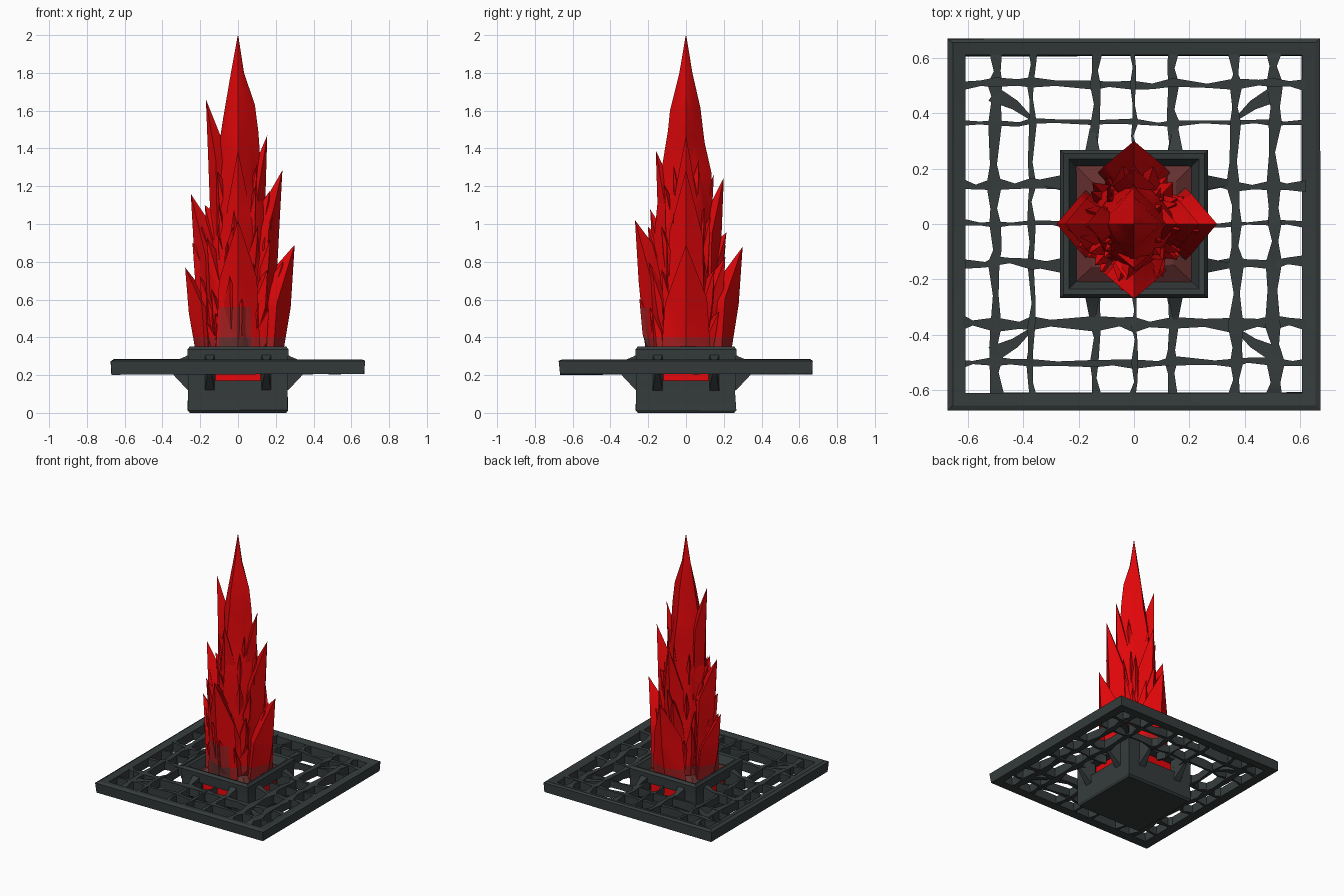
import bpy, bmesh, random
from math import sin, cos, pi, atan2, hypot
from mathutils import Vector

random.seed(7)
if "Cube" in bpy.data.objects:
    bpy.data.objects.remove(bpy.data.objects["Cube"])


def material(name, rgb):
    m = bpy.data.materials.new(name)
    m.use_nodes = True
    m.diffuse_color = (*rgb, 1)
    m.node_tree.nodes["Principled BSDF"].inputs["Base Color"].default_value = (*rgb, 1)
    return m


IRON = material("dark iron", (0.036, 0.044, 0.045))
RED = material("flame red", (0.75, 0.002, 0.003))
EMBER = material("dull ember red", (0.38, 0.014, 0.015))
ASH = material("ashen red", (0.13, 0.03, 0.029))


def jit(a):
    return random.uniform(-a, a)


def finish(name, bm, *mats):
    bmesh.ops.recalc_face_normals(bm, faces=bm.faces)
    me = bpy.data.meshes.new(name)
    bm.to_mesh(me)
    bm.free()
    ob = bpy.data.objects.new(name, me)
    bpy.context.collection.objects.link(ob)
    for m in mats:
        me.materials.append(m)
    bpy.ops.object.select_all(action="DESELECT")
    ob.select_set(True)
    bpy.context.view_layer.objects.active = ob
    bpy.ops.object.shade_smooth_by_angle(angle=0.5)


def finish_flame(name, bm):
    """Cut the flame near its root and dull the colour there, ashen at the front."""
    bmesh.ops.triangulate(bm, faces=bm.faces)
    for co, no in (((0, 0, 0.4), (0, 0, 1)), ((0, 0, 0.56), (0, 0, 1)),
                   ((-0.1, 0, 0), (1, 0, 0)), ((0.07, 0, 0), (1, 0, 0))):
        bmesh.ops.bisect_plane(bm, geom=bm.verts[:] + bm.edges[:] + bm.faces[:], plane_co=co, plane_no=no)
    for f in bm.faces:
        c = f.calc_center_median()
        if c.z < 0.56 and c.y < -0.1 and -0.1 < c.x < 0.07:
            f.material_index = 2 if c.z < 0.4 else 1
        elif c.z < 0.4:
            f.material_index = 1
    finish(name, bm, RED, EMBER, ASH)


def loft(bm, rings, cap=True):
    """Skin a list of equal-length point rings."""
    rows = [[bm.verts.new(p) for p in r] for r in rings]
    n = len(rows[0])
    for a, b in zip(rows, rows[1:]):
        for i in range(n):
            j = (i + 1) % n
            bm.faces.new((a[i], a[j], b[j], b[i]))
    if cap:
        bm.faces.new(rows[0][::-1])
        bm.faces.new(rows[-1])


def square(r, z, wobble=0.0):
    return [(sx * r + jit(wobble), sy * r + jit(wobble), z + jit(wobble))
            for sx, sy in ((-1, -1), (1, -1), (1, 1), (-1, 1))]


def bar(bm, stations):
    """Hammered bar through (x, y, half width, z low, z high) stations."""
    d = Vector(stations[-1][:2]) - Vector(stations[0][:2])
    n = Vector((-d.y, d.x)).normalized()
    loft(bm, [[(x + n.x * s * w, y + n.y * s * w, z)
               for s, z in ((-1, lo), (1, lo), (1, hi), (-1, hi))] for x, y, w, lo, hi in stations])


# Outer frame: a square ring with a lightly dented profile
bm = bmesh.new()
profile = ((0.608, 0.21), (0.668, 0.204), (0.672, 0.275), (0.655, 0.284), (0.61, 0.272))
loft(bm, [square(r, z, 0.003) for r, z in profile] + [square(*profile[0])], cap=False)
bmesh.ops.remove_doubles(bm, verts=bm.verts, dist=0.008)
finish("outer_frame", bm, IRON)

# Lattice: bars run both ways, thick at crossings, pinched between, cut at the box
lines = {-0.5: 0.018, -0.37: 0.010, -0.14: 0.014, 0.0: 0.008, 0.14: 0.015, 0.365: 0.018, 0.505: 0.021}
stops = [-0.62] + list(lines) + [0.62]
bm = bmesh.new()
for axis in (0, 1):
    for pos, width in lines.items():
        if axis:
            width = {0.505: 0.014, 0.365: 0.008, -0.5: 0.011, -0.37: 0.018}.get(pos, width)
            pos = {-0.37: -0.36}.get(pos, pos)
        through = abs(pos) < 0.25
        spans = ([-0.62, -0.5, -0.37, -0.25], [0.25, 0.365, 0.505, 0.62]) if through else (stops,)
        for span in spans:
            pts = []
            for k, a in enumerate(span):
                pts.append((a, width * random.uniform(1.1, 1.6)))
                if k < len(span) - 1:
                    pts.append((a + (span[k + 1] - a) * random.uniform(0.3, 0.7),
                                width * random.uniform(0.5, 0.95)))
            row = []
            for a, w in pts:
                off = pos + jit(0.008)
                x, y = (off, a) if axis == 0 else (a, off)
                row.append((x, y, w, 0.211 + jit(0.008), 0.272 + jit(0.008)))
            bar(bm, row)
bmesh.ops.triangulate(bm, faces=bm.faces)
finish("lattice_bars", bm, IRON)

# Corner braces: tapered diagonal webs inside the lattice corners
bm = bmesh.new()
for sx in (-1, 1):
    for sy in (-1, 1):
        bar(bm, [(sx * 0.51, sy * 0.47, 0.03, 0.215, 0.268),
                 (sx * 0.43, sy * 0.43, 0.018, 0.22, 0.262),
                 (sx * 0.37, sy * 0.38, 0.006, 0.22, 0.26)])
finish("corner_braces", bm, IRON)

# Side brackets: slim wedges that tie the box to the lattice
bm = bmesh.new()
for k in range(4):
    c, s = (1, 0, -1, 0)[k], (0, 1, 0, -1)[k]
    for t in (-0.15, 0.15):
        row = []
        for r, w, lo, hi in ((0.24, 0.03, 0.10, 0.325), (0.275, 0.024, 0.13, 0.30), (0.345, 0.01, 0.205, 0.27)):
            row.append((c * r - s * t, s * r + c * t, w, lo, hi))
        bar(bm, row)
finish("side_brackets", bm, IRON)

# Fire box: solid lower block, corner posts and a hollow rim, leaving side windows
bm = bmesh.new()
loft(bm, [square(0.255, 0.0), square(0.265, 0.015, 0.002), square(0.262, 0.11, 0.004), square(0.265, 0.172)])
for sx in (-1, 1):
    for sy in (-1, 1):
        loft(bm, [[(sx * a, sy * b, z) for a, b in
                   ((0.264, 0.264), (0.264, 0.125), (0.225, 0.125), (0.125, 0.225), (0.125, 0.264))]
                  for z in (0.165, 0.28)])
finish("fire_box", bm, IRON)

bm = bmesh.new()
rim = ((0.2, 0.27), (0.264, 0.265), (0.268, 0.335), (0.255, 0.352), (0.235, 0.345))
loft(bm, [square(r, z) for r, z in rim + rim[:1]], cap=False)
bmesh.ops.remove_doubles(bm, verts=bm.verts, dist=0.0005)
finish("box_rim", bm, IRON)

# Ember bed: a dull mound inside the rim
bm = bmesh.new()
loft(bm, [square(0.215, 0.285), square(0.15, 0.325, 0.008)])
finish("ember_bed", bm, ASH)

# Flame root: red column seen through the side windows
bm = bmesh.new()
loft(bm, [square(0.2, 0.171), square(0.19, 0.29)])
finish("flame_root", bm, RED)


def reach(a):
    """Rounded diamond: full reach on the axes, less on the diagonals."""
    return 1 - 0.2 * abs(sin(2 * a))


# Flame core: jagged tapering column with eight sides
bm = bmesh.new()
rings = []
for z, r in ((0.28, 0.19), (0.4, 0.205), (0.62, 0.2), (0.85, 0.18), (1.05, 0.16), (1.25, 0.135),
             (1.45, 0.108), (1.6, 0.085), (1.8, 0.036), (1.995, 0.002)):
    ring = []
    for i in range(8):
        a = i * pi / 4
        q = r * reach(a) * random.uniform(0.86, 1.06)
        ring.append((q * cos(a), q * sin(a), z + (jit(0.05) if 0.5 < z < 1.7 else 0)))
    rings.append(ring)
loft(bm, rings)
finish_flame("flame_core", bm)


def tongue(bm, x, y, z, h, spread):
    """Pointed flame tongue that leans outward from the core up to its tip."""
    a, r = atan2(y, x), hypot(x, y)
    zb = max(0.29, z - h)
    shapes = (([(0.78, 0), (0.76, spread), (0.1, 0), (0.76, -spread)], zb),
              ([(0.93, 0), (0.78, spread * 0.8), (0.2, 0), (0.78, -spread * 0.8)], z - min(0.32, (z - zb) * 0.5)))
    rows = [[bm.verts.new((r * q * cos(a + t), r * q * sin(a + t), level + (jit(0.05) if level > zb else 0)))
             for q, t in shape] for shape, level in shapes]
    tip = bm.verts.new((x, y, z))
    bm.faces.new(rows[0][::-1])
    for i in range(4):
        j = (i + 1) % 4
        bm.faces.new((rows[0][i], rows[0][j], rows[1][j], rows[1][i]))
        bm.faces.new((rows[1][i], rows[1][j], tip))


# Main tongues: tall points leaning along the four sides, rooted in the box
bm = bmesh.new()
for tip in ((-0.17, 0, 1.66), (0.155, 0, 1.47), (0.235, 0, 1.285), (-0.25, 0, 1.16), (0.3, 0, 0.89),
            (-0.28, 0, 0.77), (0, -0.16, 1.39), (0, 0.2, 1.245), (0, -0.27, 1.02), (0, 0.3, 0.88)):
    tongue(bm, *tip, 1.0, 0.62)
finish_flame("main_flame_tongues", bm)

# Small tongues: staggered tiers filling the space between the main ones
bm = bmesh.new()
for tier, (z, r, n) in enumerate(((0.55, 0.26, 12), (0.7, 0.26, 12), (0.86, 0.245, 10),
                                  (1.0, 0.22, 10), (1.14, 0.195, 8), (1.27, 0.16, 6))):
    for i in range(n):
        a = (i + 0.5 * (tier % 2)) * 2 * pi / n + jit(0.15)
        q = r * reach(a) * random.uniform(0.9, 1.03)
        tongue(bm, q * cos(a), q * sin(a), z + jit(0.07), random.uniform(0.3, 0.45), random.uniform(0.22, 0.4))
finish_flame("small_flame_tongues", bm)
